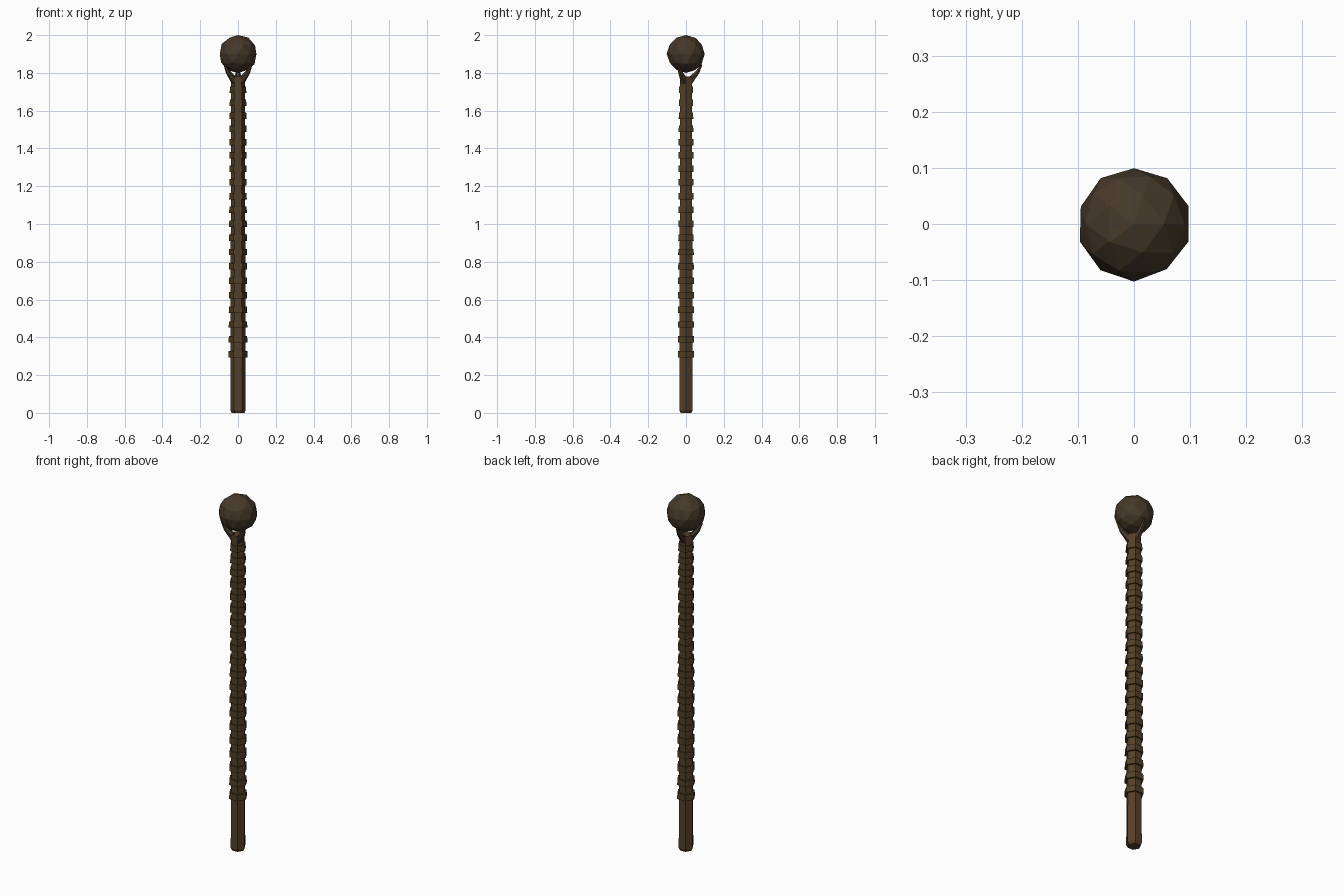
import bpy, bmesh, math, random
from mathutils import Vector

if "Cube" in bpy.data.objects:
    bpy.data.objects.remove(bpy.data.objects["Cube"])

random.seed(4)


def material(name, color):
    m = bpy.data.materials.new(name)
    m.diffuse_color = (*color, 1)
    m.use_nodes = True
    m.node_tree.nodes["Principled BSDF"].inputs["Base Color"].default_value = m.diffuse_color
    return m


wood = material("wood", (0.09, 0.05, 0.022))
wrap = material("wrap", (0.085, 0.05, 0.02))
dark = material("dark_wood", (0.06, 0.04, 0.022))


def tube(name, stations, sides, mat, phase=0.0):
    """Skin rings of given (centre, radius) along a path, capped at both ends."""
    bm = bmesh.new()
    axis = (Vector(stations[-1][0]) - Vector(stations[0][0])).normalized()
    rot = Vector((0, 0, 1)).rotation_difference(axis)
    loops = []
    for c, r in stations:
        loops.append([bm.verts.new(Vector(c) + rot @ Vector(
            (r * math.cos(phase + math.tau * i / sides),
             r * math.sin(phase + math.tau * i / sides), 0))) for i in range(sides)])
    for a, b in zip(loops, loops[1:]):
        for i in range(sides):
            j = (i + 1) % sides
            bm.faces.new((a[i], a[j], b[j], b[i]))
    bm.faces.new(loops[0][::-1])
    bm.faces.new(loops[-1])
    me = bpy.data.meshes.new(name)
    bm.to_mesh(me)
    bm.free()
    me.materials.append(mat)
    ob = bpy.data.objects.new(name, me)
    bpy.context.collection.objects.link(ob)
    return ob


# Tapered six-sided shaft with a chamfered foot
tube("shaft", [((0, 0, 0), 0.033), ((0, 0, 0.015), 0.041), ((0, 0, 0.04), 0.041),
               ((0, 0, 1.78), 0.036)], 6, wood)

# Grip bands, spaced a little closer toward the top
N = 20
for k in range(N):
    t = k / (N - 1)
    z = 0.31 + 1.40 * (1.08 * t - 0.08 * t * t)
    r = 0.050 - 0.006 * t
    tube(f"grip_band_{k + 1}", [((0, 0, z - 0.017), r), ((0, 0, z + 0.017), r - 0.001)],
         6, wrap)

# Three prongs that cradle the orb
for k in range(3):
    a = math.radians(90 + 120 * k)
    path = [(0.012, 1.745, 0.022), (0.035, 1.775, 0.018),
            (0.062, 1.805, 0.012), (0.083, 1.845, 0.005)]
    tube(f"prong_{k + 1}", [((r * math.cos(a), r * math.sin(a), z), w)
                            for r, z, w in path], 6, dark)

# Faceted, slightly irregular orb
bpy.ops.mesh.primitive_ico_sphere_add(subdivisions=2, radius=0.101, location=(0, 0, 1.9))
orb = bpy.context.object
orb.name = "orb"
for v in orb.data.vertices:
    v.co *= random.uniform(0.98, 1.02)
    v.co.z = max(-0.1, min(0.1, v.co.z))
orb.data.materials.append(dark)
